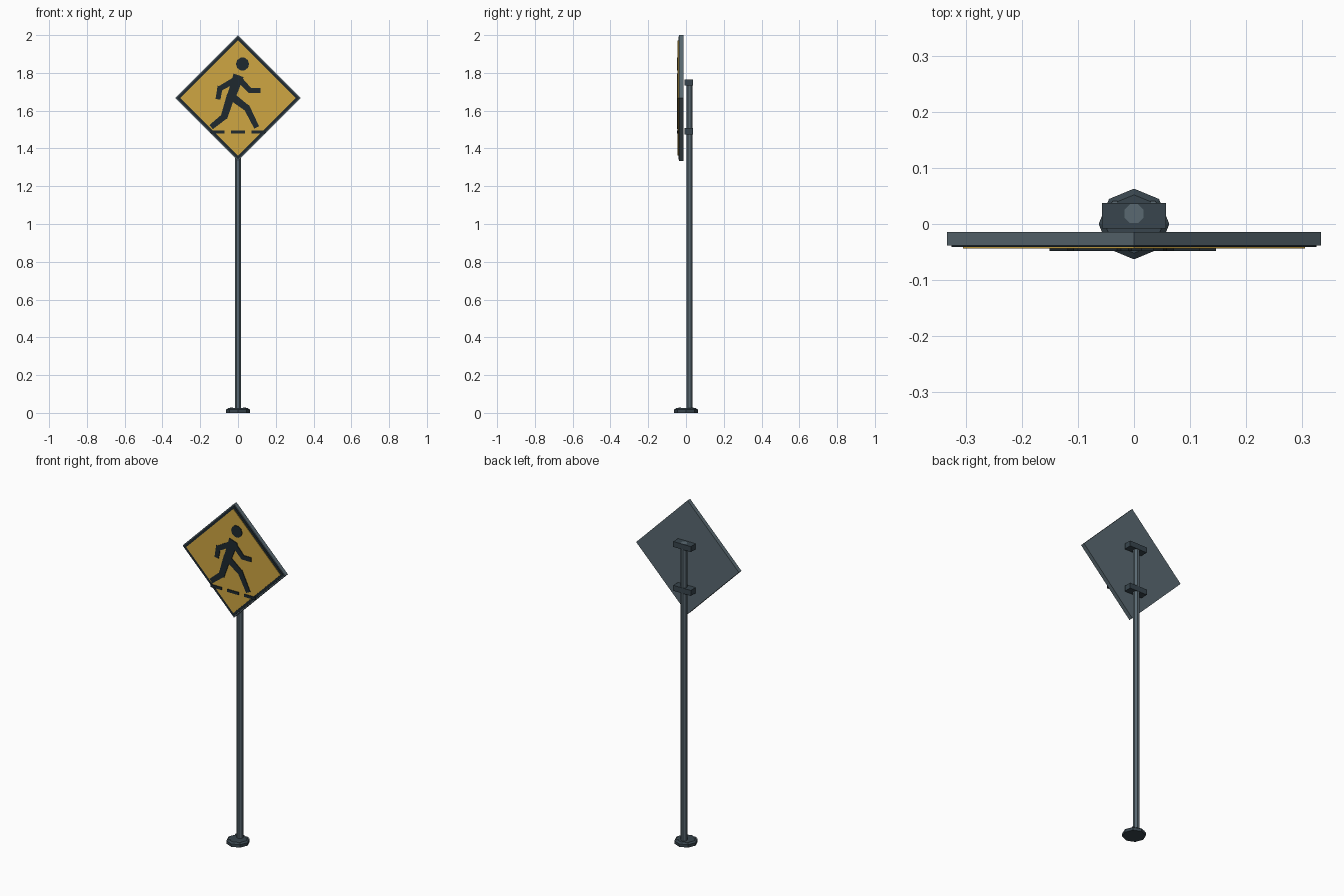
import bpy, bmesh, math
from mathutils import Vector

if "Cube" in bpy.data.objects:
    bpy.data.objects.remove(bpy.data.objects["Cube"])


def material(name, rgb):
    m = bpy.data.materials.new(name)
    m.diffuse_color = (*rgb, 1)
    m.use_nodes = True
    m.node_tree.nodes["Principled BSDF"].inputs["Base Color"].default_value = m.diffuse_color
    return m


STEEL = material("steel", (0.10, 0.14, 0.165))
DARK = material("dark_steel", (0.04, 0.06, 0.075))
BLACK = material("black_paint", (0.013, 0.022, 0.028))
YELLOW = material("yellow_paint", (0.62, 0.38, 0.055))


def finish(name, bm, mat):
    bmesh.ops.recalc_face_normals(bm, faces=bm.faces)
    me = bpy.data.meshes.new(name)
    bm.to_mesh(me)
    bm.free()
    me.materials.append(mat)
    ob = bpy.data.objects.new(name, me)
    bpy.context.collection.objects.link(ob)
    return ob


def prism(name, pts, y0, y1, mat):
    """Outline in the xz plane, extruded from y0 to y1."""
    bm = bmesh.new()
    face = bm.faces.new([bm.verts.new((x, y0, z)) for x, z in pts])
    out = bmesh.ops.extrude_face_region(bm, geom=[face])
    new = [v for v in out["geom"] if isinstance(v, bmesh.types.BMVert)]
    bmesh.ops.translate(bm, verts=new, vec=(0, y1 - y0, 0))
    return finish(name, bm, mat)


def lathe(name, profile, centre, mat, sides=8, turn=0.0):
    """Stacked rings from (radius, z) pairs, capped at both ends."""
    bm = bmesh.new()
    rings = []
    for r, z in profile:
        rings.append([bm.verts.new((centre[0] + r * math.cos(turn + math.tau * i / sides),
                                    centre[1] + r * math.sin(turn + math.tau * i / sides), z))
                      for i in range(sides)])
    for a, b in zip(rings, rings[1:]):
        for i in range(sides):
            j = (i + 1) % sides
            bm.faces.new((a[i], a[j], b[j], b[i]))
    bm.faces.new(rings[0])
    bm.faces.new(rings[-1])
    return finish(name, bm, mat)


def limb(name, a, b, w0, w1):
    """Tapered flat bar of the pictogram between two points."""
    a, b = Vector(a), Vector(b)
    d = (b - a).normalized()
    n = Vector((-d.y, d.x))
    pts = [a + n * w0 / 2, b + n * w1 / 2, b - n * w1 / 2, a - n * w0 / 2]
    prism(name, pts, -0.048, -0.0435, BLACK)


def diamond(r, z=1.667):
    return [(r, z), (0, z + r), (-r, z), (0, z - r)]


# Base flange with chamfered top and four bolts
lathe("base_flange", [(0.063, 0), (0.063, 0.017), (0.052, 0.025)], (0, 0), DARK)
for sx in (-1, 1):
    for sy in (-1, 1):
        lathe("base_bolt", [(0.008, 0.02), (0.008, 0.028)], (sx * 0.034, sy * 0.034), STEEL, 6)

# Post
lathe("post", [(0.0185, 0.01), (0.0185, 1.764)], (0, 0.0185), STEEL, 8, math.pi / 8)

# Clamps behind the panel
for z in (1.748, 1.491):
    prism("clamp", [(-0.057, z - 0.016), (0.057, z - 0.016), (0.057, z + 0.016), (-0.057, z + 0.016)],
          -0.008, 0.037, DARK)

# Sign panel, dark border, yellow face
prism("sign_panel", diamond(0.333), -0.038, -0.014, STEEL)
prism("sign_border", diamond(0.325), -0.041, -0.037, BLACK)
prism("sign_face", diamond(0.305), -0.044, -0.040, YELLOW)

# Walking figure
prism("figure_head", [(0.024 + 0.035 * math.cos(math.tau * i / 10), 1.847 + 0.035 * math.sin(math.tau * i / 10))
                      for i in range(10)], -0.048, -0.0435, BLACK)
limb("figure_torso", (0.003, 1.787), (-0.036, 1.672), 0.056, 0.046)
limb("rear_upper_arm", (-0.012, 1.765), (-0.096, 1.717), 0.032, 0.028)
limb("rear_forearm", (-0.094, 1.73), (-0.106, 1.66), 0.028, 0.026)
limb("front_upper_arm", (0.008, 1.765), (0.066, 1.703), 0.032, 0.028)
limb("front_forearm", (0.055, 1.706), (0.118, 1.706), 0.026, 0.026)
limb("rear_thigh", (-0.036, 1.685), (-0.075, 1.562), 0.044, 0.036)
limb("rear_shin", (-0.068, 1.573), (-0.142, 1.513), 0.034, 0.028)
limb("front_thigh", (-0.04, 1.68), (0.048, 1.613), 0.042, 0.034)
limb("front_shin", (0.043, 1.623), (0.099, 1.511), 0.034, 0.028)

# Crossing dashes under the feet
for x in (-0.109, 0, 0.109):
    limb("crossing_dash", (x - 0.037, 1.486), (x + 0.037, 1.486), 0.016, 0.016)
